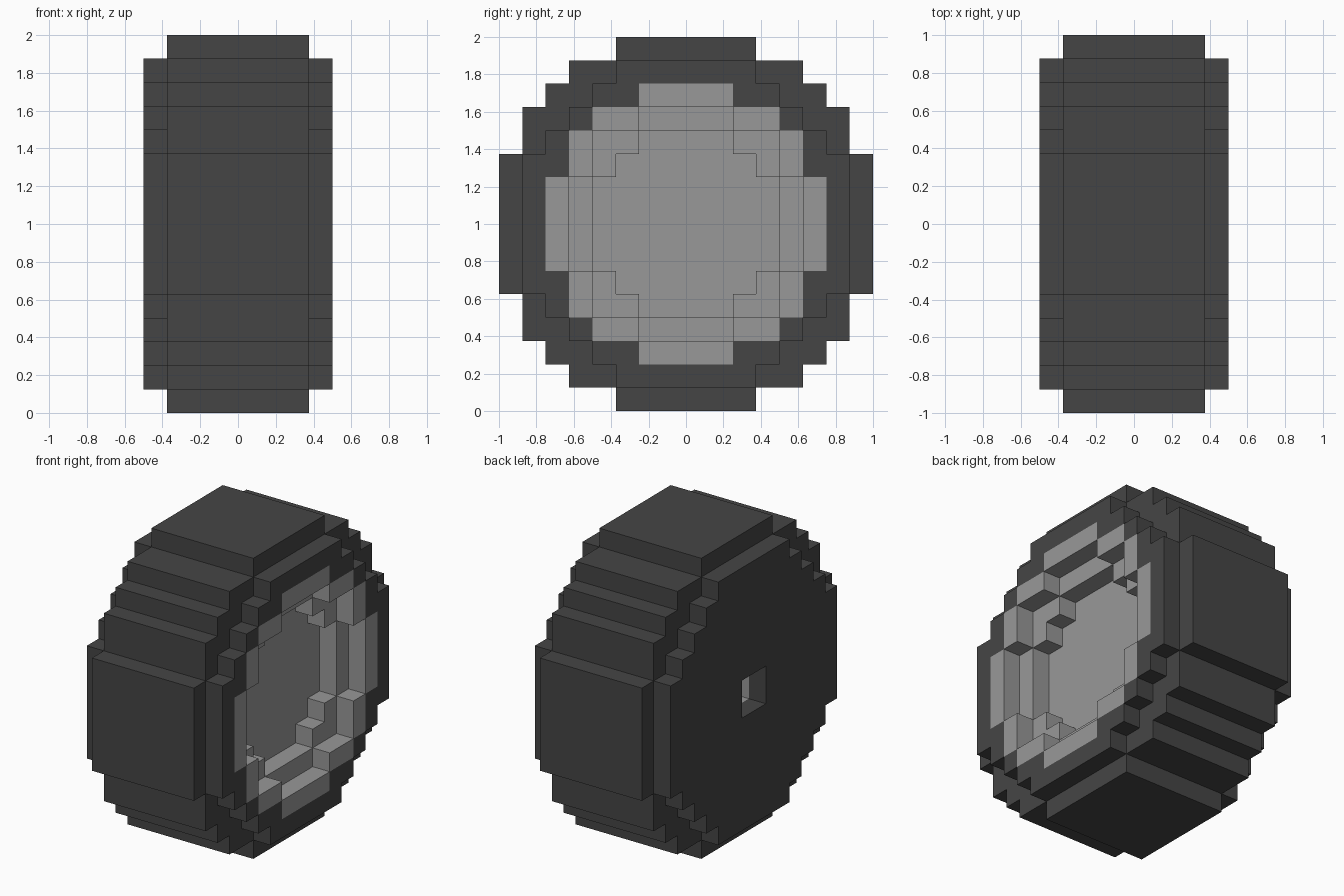
import bpy
import bmesh

cube = bpy.data.objects.get("Cube")
if cube:
    bpy.data.objects.remove(cube, do_unlink=True)

U = 0.125  # size of one block


def material(name, value):
    mat = bpy.data.materials.new(name)
    mat.use_nodes = True
    colour = (value, value, value, 1.0)
    mat.diffuse_color = colour
    bsdf = next(n for n in mat.node_tree.nodes if n.type == 'BSDF_PRINCIPLED')
    bsdf.inputs["Base Color"].default_value = colour
    bsdf.inputs["Roughness"].default_value = 0.9
    return mat


rubber = material("dark grey rubber", 0.06)
metal = material("light grey metal", 0.314)

# Stepped round profiles: overlapping (half width, half height) rectangles in blocks
TREAD = [(3, 8), (5, 7), (6, 6), (7, 5), (8, 3)]
SIDEWALL = [(3, 7), (4, 6), (5, 5), (6, 4), (7, 3)]
RIM = [(2, 6), (4, 5), (5, 4), (6, 2)]
RIM_OPENING = [(2, 5), (4, 4), (5, 2)]
DISH = [(2, 4), (3, 3), (4, 2)]
AXLE = [(1, 1)]


def inside(profile, y, z):
    return any(abs(y) < a and abs(z) < b for a, b in profile)


def slab(name, outer, hole, x0, x1, mat):
    """Stepped disc, with an optional stepped hole, from x0 to x1 (in blocks)."""
    cuts = sorted({s * v for step in outer + hole for v in step for s in (-1, 1)})
    spans = list(zip(cuts, cuts[1:]))
    bm = bmesh.new()
    for ya, yb in spans:
        for za, zb in spans:
            y, z = (ya + yb) / 2, (za + zb) / 2
            if inside(outer, y, z) and not inside(hole, y, z):
                corners = [(ya, za), (yb, za), (yb, zb), (ya, zb)]
                bm.faces.new([bm.verts.new((x0 * U, p * U, q * U + 1)) for p, q in corners])
    bmesh.ops.remove_doubles(bm, verts=bm.verts, dist=0.001)
    mesh = bpy.data.meshes.new(name)
    bm.to_mesh(mesh)
    bm.free()
    mesh.materials.append(mat)
    obj = bpy.data.objects.new(name, mesh)
    bpy.context.collection.objects.link(obj)
    thick = obj.modifiers.new("thickness", 'SOLIDIFY')
    thick.thickness = (x1 - x0) * U
    thick.offset = 1.0
    return obj


# Tyre: wide tread band, open outer sidewall, inner sidewall with the axle hole
slab("tyre_tread", TREAD, RIM, -3, 3, rubber)
slab("tyre_outer_sidewall", SIDEWALL, RIM, 3, 4, rubber)
slab("tyre_inner_sidewall", SIDEWALL, AXLE, -4, -3, rubber)

# Rim: flush lip stepping down to the dished centre, axle socket behind it
slab("rim_lip", RIM, RIM_OPENING, 3, 4, metal)
slab("rim_step", RIM, DISH, 2, 3, metal)
slab("rim_disc", RIM, [], 1, 2, metal)
slab("axle_socket", RIM, AXLE, -3, 1, metal)
